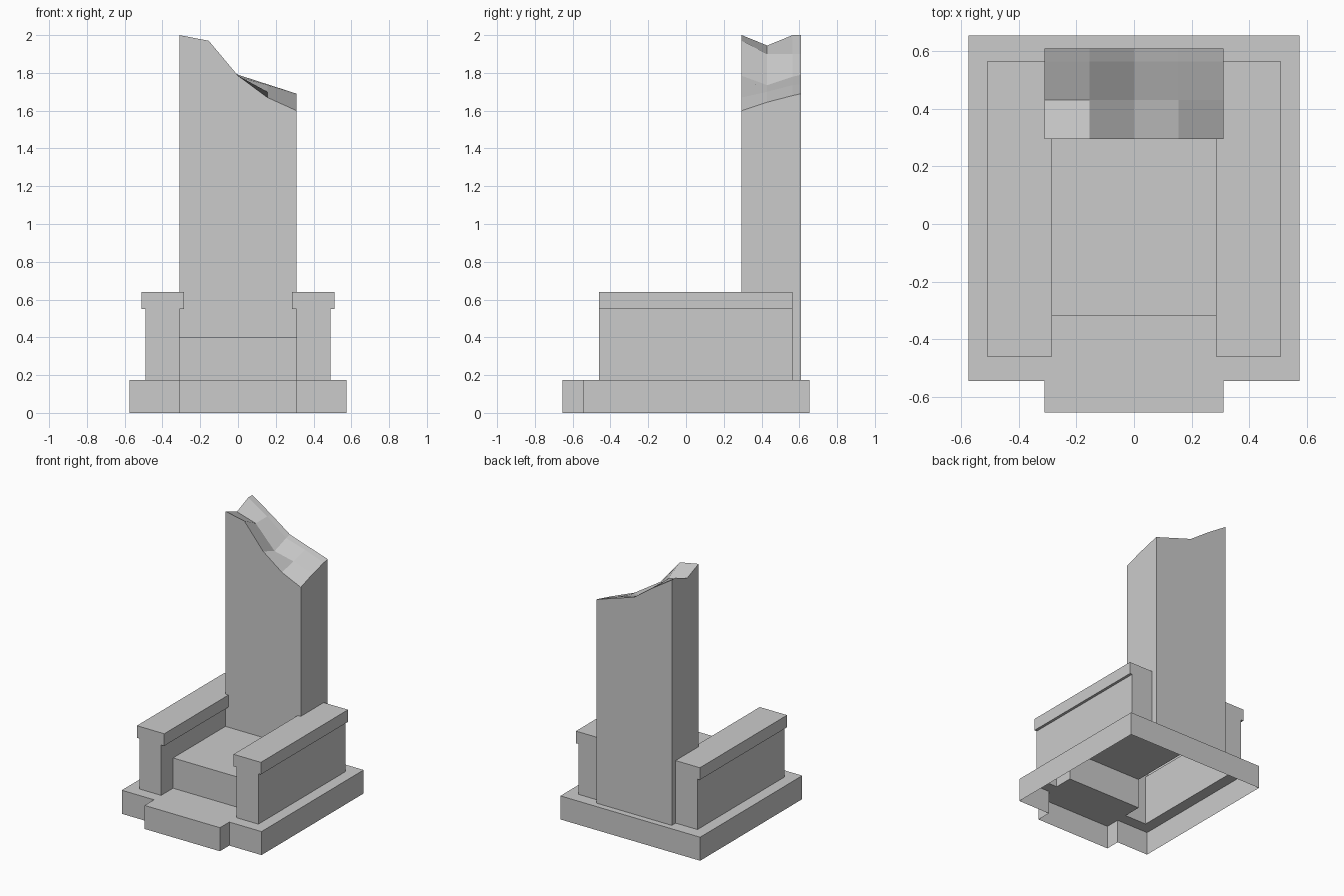
import bpy, bmesh

if "Cube" in bpy.data.objects:
    bpy.data.objects.remove(bpy.data.objects["Cube"])


def make_object(name, bm, mirror=False):
    bmesh.ops.remove_doubles(bm, verts=bm.verts, dist=0.0005)
    mesh = bpy.data.meshes.new(name)
    bm.to_mesh(mesh)
    bm.free()
    obj = bpy.data.objects.new(name, mesh)
    bpy.context.collection.objects.link(obj)
    if mirror:
        mod = obj.modifiers.new("Mirror", 'MIRROR')
        mod.use_axis[0] = True
    return obj


def quad(bm, points):
    bm.faces.new([bm.verts.new(p) for p in points])


def rect(bm, facing, pos, a0, a1, b0, b1):
    """Axis-aligned rectangle at pos; facing such as '+x'. a, b are the other two axes in order."""
    axis = 'xyz'.index(facing[1])
    pts = []
    for a, b in ((a0, b0), (a1, b0), (a1, b1), (a0, b1)):
        p = [a, b]
        p.insert(axis, pos)
        pts.append(p)
    if (facing[0] == '-') != (axis == 1):
        pts.reverse()
    quad(bm, pts)


BASE, SEAT, REST, TOP = 0.175, 0.40, 0.55, 0.64
FRONT, REAR, BACK = -0.46, 0.565, 0.295

# Base: hollow plinth with a front step, open underneath and under the chair
bm = bmesh.new()
outline = [(0, -0.655), (0.31, -0.655), (0.31, -0.545),
           (0.575, -0.545), (0.575, 0.655), (0, 0.655)]
for (x0, y0), (x1, y1) in zip(outline, outline[1:]):
    quad(bm, [(x0, y0, 0), (x1, y1, 0), (x1, y1, BASE), (x0, y0, BASE)])
for x0, x1, y0, y1 in ((0, 0.31, -0.655, -0.32), (0.31, 0.575, -0.545, FRONT),
                       (0.49, 0.575, FRONT, REAR), (0.31, 0.575, REAR, 0.655),
                       (0, 0.31, 0.61, 0.655)):
    rect(bm, '+z', BASE, x0, x1, y0, y1)
make_object("plinth", bm, mirror=True)

# Seat: top and front riser
bm = bmesh.new()
rect(bm, '+z', SEAT, -0.31, 0.31, -0.32, BACK)
rect(bm, '-y', -0.32, -0.31, 0.31, BASE, SEAT)
make_object("seat", bm)

# Arm walls
bm = bmesh.new()
rect(bm, '+x', 0.49, FRONT, REAR, BASE, REST)
rect(bm, '-y', FRONT, 0.31, 0.49, BASE, REST)
rect(bm, '+y', REAR, 0.31, 0.49, BASE, REST)
rect(bm, '-x', 0.31, FRONT, -0.32, BASE, SEAT)
rect(bm, '-x', 0.31, FRONT, BACK, SEAT, REST)
make_object("arm_walls", bm, mirror=True)

# Overhanging armrest caps
bm = bmesh.new()
rect(bm, '+z', TOP, 0.285, 0.51, FRONT, REAR)
rect(bm, '+x', 0.51, FRONT, REAR, REST, TOP)
rect(bm, '-x', 0.285, FRONT, BACK, REST, TOP)
rect(bm, '-y', FRONT, 0.285, 0.51, REST, TOP)
rect(bm, '+y', REAR, 0.31, 0.51, REST, TOP)
rect(bm, '-z', REST, 0.49, 0.51, FRONT, REAR)
rect(bm, '-z', REST, 0.285, 0.31, FRONT, BACK)
make_object("armrest_caps", bm, mirror=True)

# Tall backrest with a broken top: heights on a small grid
xs = [-0.31, -0.155, 0, 0.155, 0.31]
ys = [BACK, 0.43, REAR, 0.61]
heights = [[2.0, 1.97, 1.785, 1.67, 1.60],
           [1.945, 1.90, 1.735, 1.70, 1.645],
           [2.0, 1.90, 1.78, 1.735, 1.68],
           [2.0, 1.90, 1.79, 1.74, 1.69]]
bm = bmesh.new()


def crest(i, j):
    return (xs[i], ys[j], heights[j][i])


def wall(p, q, z):
    quad(bm, [(p[0], p[1], z), (q[0], q[1], z), q, p])


for i in range(4):
    for j in range(3):
        quad(bm, [crest(i, j), crest(i + 1, j), crest(i + 1, j + 1), crest(i, j + 1)])
    wall(crest(i, 0), crest(i + 1, 0), SEAT)
    wall(crest(i + 1, 3), crest(i, 3), BASE)
for j in range(3):
    z = BASE if j == 2 else TOP
    wall(crest(4, j), crest(4, j + 1), z)
    wall(crest(0, j + 1), crest(0, j), z)
make_object("broken_backrest", bm)
